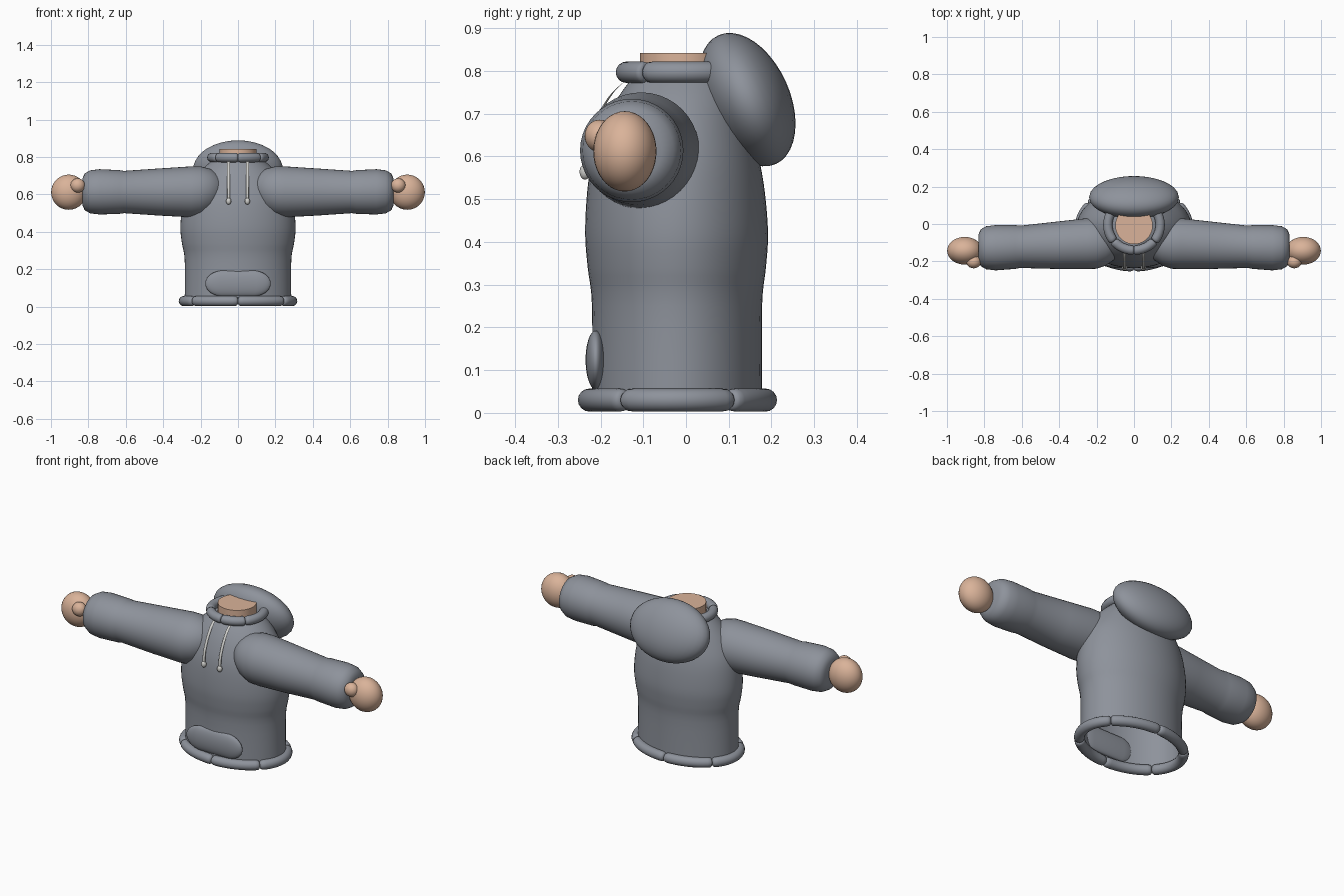
import bpy, bmesh, math
from mathutils import Vector, Matrix

if "Cube" in bpy.data.objects:
    bpy.data.objects.remove(bpy.data.objects["Cube"])


def material(name, rgb):
    m = bpy.data.materials.new(name)
    m.diffuse_color = (*rgb, 1)
    m.use_nodes = True
    m.node_tree.nodes["Principled BSDF"].inputs["Base Color"].default_value = m.diffuse_color
    return m


GREY = material("grey_fabric", (0.27, 0.29, 0.33))
SKIN = material("skin", (0.70, 0.45, 0.32))
CORD = material("pale_cord", (0.62, 0.62, 0.60))


def finish(name, bm, mat, angle=50):
    bmesh.ops.recalc_face_normals(bm, faces=bm.faces)
    me = bpy.data.meshes.new(name)
    bm.to_mesh(me)
    bm.free()
    me.materials.append(mat)
    ob = bpy.data.objects.new(name, me)
    bpy.context.collection.objects.link(ob)
    bpy.ops.object.select_all(action='DESELECT')
    ob.select_set(True)
    bpy.context.view_layer.objects.active = ob
    bpy.ops.object.shade_smooth_by_angle(angle=math.radians(angle))
    return ob


def loft(name, sections, mat, n=40, caps=(True, True)):
    """Skin elliptical sections given as (centre, half-axis u, half-axis v)."""
    bm = bmesh.new()
    rings = []
    for c, u, v in sections:
        c, u, v = Vector(c), Vector(u), Vector(v)
        rings.append([bm.verts.new(c + u * math.cos(2 * math.pi * i / n) + v * math.sin(2 * math.pi * i / n))
                      for i in range(n)])
    for a, b in zip(rings, rings[1:]):
        for i in range(n):
            j = (i + 1) % n
            bm.faces.new((a[i], a[j], b[j], b[i]))
    if caps[0]:
        bm.faces.new(rings[0])
    if caps[1]:
        bm.faces.new(rings[-1])
    return finish(name, bm, mat)


def ellipsoid(name, centre, radii, mat, tilt=0, stretch=0):
    bm = bmesh.new()
    bmesh.ops.create_uvsphere(bm, u_segments=32, v_segments=20, radius=1)
    for v in bm.verts:
        side = 0 if abs(v.co.x) < 1e-4 else math.copysign(stretch, v.co.x)
        v.co = Vector((v.co.x * radii[0] + side, v.co.y * radii[1], v.co.z * radii[2]))
    bmesh.ops.transform(bm, verts=bm.verts, matrix=Matrix.Translation(centre) @ Matrix.Rotation(tilt, 4, 'X'))
    return finish(name, bm, mat)


def ring_band(name, cy, cz, rx, ry, tube, cuts):
    """Padded band around an ellipse, split into pieces with pinched ends."""
    taper = [(0, .45), (.012, .75), (.04, .95), (.1, 1)]
    for k, a0 in enumerate(cuts):
        a1 = cuts[(k + 1) % len(cuts)]
        if a1 <= a0:
            a1 += 360
        stops = taper + [(t / 10, 1) for t in range(2, 9)] + [(1 - t, s) for t, s in reversed(taper)]
        sections = []
        for t, s in stops:
            a = math.radians(a0 + (a1 - a0) * t)
            out = Vector((ry * math.cos(a), rx * math.sin(a), 0)).normalized()
            sections.append(((rx * math.cos(a), cy + ry * math.sin(a), cz),
                             out * tube * s, (0, 0, tube * s)))
        loft(f"{name}_{k + 1}", sections, GREY, 16)


def smooth_profile(rows, steps=4):
    """Catmull-Rom refinement of section rows."""
    out = []
    for i in range(len(rows) - 1):
        p = [rows[max(i - 1, 0)], rows[i], rows[i + 1], rows[min(i + 2, len(rows) - 1)]]
        for s in range(steps):
            t = s / steps
            out.append([.5 * (2 * b + (c - a) * t + (2 * a - 5 * b + 4 * c - d) * t * t
                              + (3 * b - a - 3 * c + d) * t ** 3) for a, b, c, d in zip(*p)])
    return out + [list(rows[-1])]


# Torso: rows are z, half width, front y, back y; open at the bottom
torso = [(.03, .285, -.22, .178), (.25, .285, -.22, .178), (.34, .30, -.23, .187),
         (.42, .308, -.236, .192), (.52, .300, -.231, .184), (.60, .280, -.218, .17),
         (.68, .235, -.19, .15), (.74, .185, -.158, .135), (.785, .135, -.125, .115)]
loft("torso", [((0, (f + b) / 2, z), (w, 0, 0), (0, (b - f) / 2, 0))
               for z, w, f, b in smooth_profile(torso)], GREY, 56, (False, True))

# Waist hem and collar bands
ring_band("hem", -.02, .030, .290, .207, .027, (36, 90, 144, 216, 270, 324))
ring_band("collar", -.005, .797, .140, .135, .025, (40, 140, 220, 270, 320))

# Neck
loft("neck", [((0, -.008, z), (.1, 0, 0), (0, .1, 0)) for z in (.74, .842)], SKIN)

# Hood hanging at the back
ellipsoid("hood", (0, .143, .733), (.24, .1, .165), GREY, tilt=math.radians(24))

# Front pocket
ellipsoid("pocket", (0, -.211, .124), (.095, .024, .069), GREY, stretch=.08)

for side, s in (("right", -1), ("left", 1)):
    # Sleeve rows: x, centre y, centre z, radius
    rows = [(.072, -.105, .63, .01), (.08, -.105, .63, .045), (.105, -.105, .625, .085),
            (.15, -.105, .62, .117), (.2, -.105, .616, .134), (.25, -.105, .614, .136),
            (.42, -.114, .613, .126), (.61, -.122, .613, .113), (.635, -.123, .613, .117),
            (.74, -.127, .614, .121), (.79, -.127, .614, .115), (.82, -.127, .614, .098),
            (.832, -.127, .614, .07)]
    loft(side + "_sleeve", [((s * x, y, z), (0, r, 0), (0, 0, r)) for x, y, z, r in rows], GREY)

    # Hand and thumb
    ellipsoid(side + "_hand", (s * .905, -.143, .612), (.094, .074, .094), SKIN)
    ellipsoid(side + "_thumb", (s * .857, -.202, .648), (.039, .035, .038), SKIN)

    # Drawstring with a bead at the end
    path = smooth_profile([(-.145, .775), (-.175, .745), (-.208, .69), (-.23, .63), (-.236, .575)])
    loft(side + "_drawstring", [((s * .05, y, z), (.008, 0, 0), (0, .006, .005)) for y, z in path], CORD, 12)
    ellipsoid(side + "_bead", (s * .05, -.236, .564), (.014, .013, .018), CORD)
